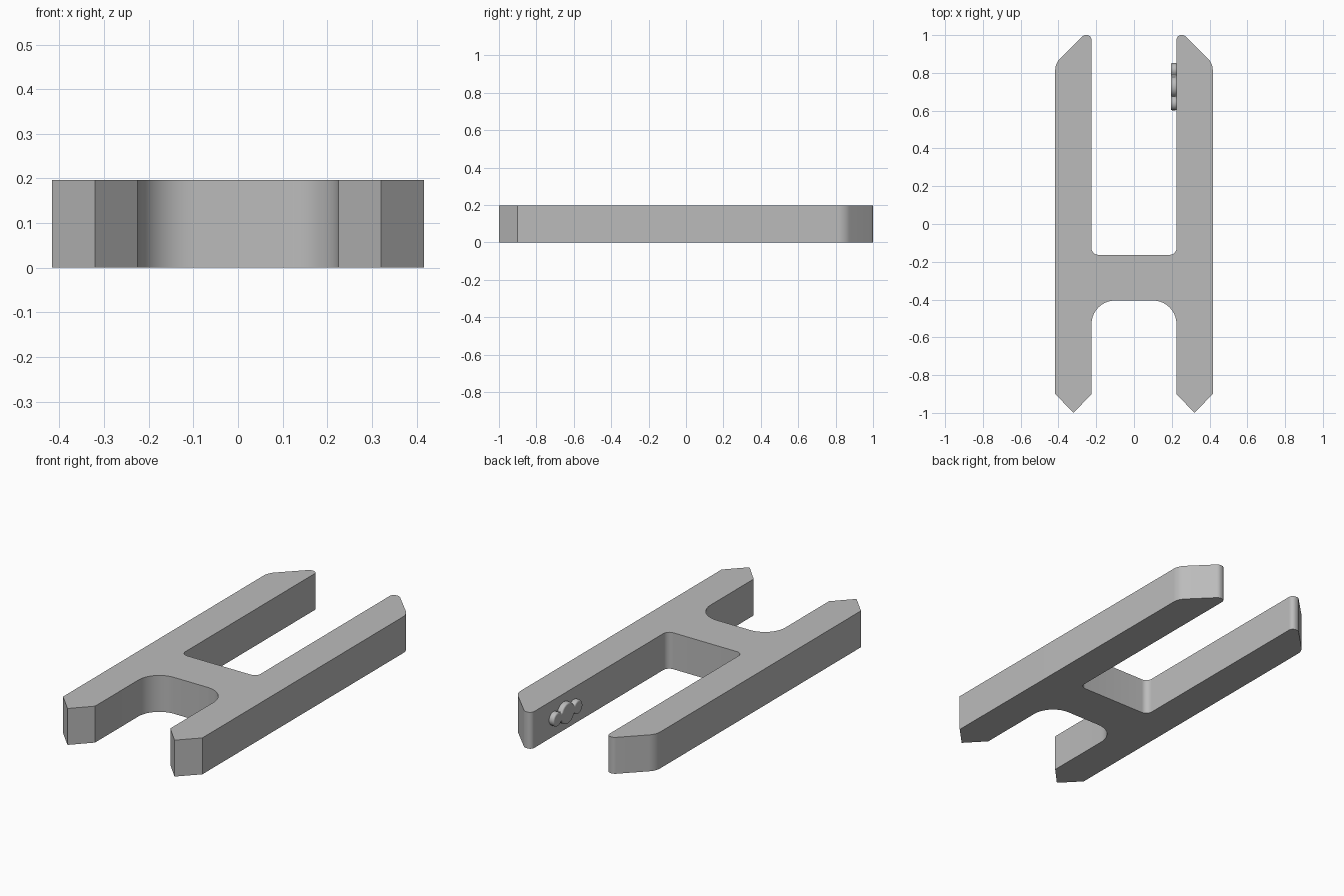
import bpy, bmesh, math
from mathutils import Vector

if "Cube" in bpy.data.objects:
    bpy.data.objects.remove(bpy.data.objects["Cube"])

grey = bpy.data.materials.new("plain grey")
grey.diffuse_color = (0.5, 0.5, 0.5, 1)
grey.use_nodes = True
grey.node_tree.nodes["Principled BSDF"].inputs["Base Color"].default_value = grey.diffuse_color


def fillet(corners, steps=10):
    """Round each (x, y, radius) corner of a closed outline."""
    out = []
    for i, (x, y, r) in enumerate(corners):
        p = Vector((x, y))
        if r == 0:
            out.append(p)
            continue
        a = (Vector(corners[i - 1][:2]) - p).normalized()
        b = (Vector(corners[(i + 1) % len(corners)][:2]) - p).normalized()
        half = a.angle(b) / 2
        c = p + (a + b).normalized() * (r / math.sin(half))
        start = p + a * (r / math.tan(half)) - c
        end = p + b * (r / math.tan(half)) - c
        sweep = math.pi - 2 * half
        for k in range(steps + 1):
            t = k / steps
            out.append(c + (start * math.sin((1 - t) * sweep)
                            + end * math.sin(t * sweep)) / math.sin(sweep))
    return out


def extrude(name, points, offset):
    """Fill a closed 3D outline and extrude it into a solid."""
    bm = bmesh.new()
    face = bm.faces.new([bm.verts.new(p) for p in points])
    new = bmesh.ops.extrude_face_region(bm, geom=[face])["geom"]
    bmesh.ops.translate(bm, vec=offset,
                        verts=[g for g in new if isinstance(g, bmesh.types.BMVert)])
    bmesh.ops.recalc_face_normals(bm, faces=bm.faces)
    mesh = bpy.data.meshes.new(name)
    bm.to_mesh(mesh)
    bm.free()
    obj = bpy.data.objects.new(name, mesh)
    bpy.context.collection.objects.link(obj)
    mesh.materials.append(grey)
    bpy.ops.object.select_all(action='DESELECT')
    obj.select_set(True)
    bpy.context.view_layer.objects.active = obj
    return obj


# H-shaped body: right half of the outline, then its mirror image
right = [(0.225, -0.405, 0.125), (0.225, -0.9, 0), (0.32, -1, 0),
         (0.417, -0.9, 0), (0.417, 0.85, 0.085), (0.267, 1, 0.03),
         (0.225, 1, 0.025), (0.225, -0.163, 0.035)]
left = [(-x, y, r) for x, y, r in reversed(right)]
outline = fillet(right + left)
extrude("frame_body", [(p.x, p.y, 0) for p in outline], (0, 0, 0.197))
bpy.ops.object.shade_smooth_by_angle(angle=math.radians(25))


# Three-lobed button on the inner face of the right prong
def arc(cy, r, a0, a1, n=14):
    angles = [math.radians(a0 + (a1 - a0) * k / n) for k in range(n + 1)]
    return [(0.227, 0.727 + cy + r * math.cos(a), 0.1 + r * math.sin(a)) for a in angles]


lobes = (arc(0.088, 0.037, -145, 145) + arc(0, 0.056, 25, 155)
         + arc(-0.088, 0.037, 35, 325) + arc(0, 0.056, 205, 335))
button = extrude("button", lobes, (-0.032, 0, 0))
bevel = button.modifiers.new("rounded rim", 'BEVEL')
bevel.width = 0.008
bevel.segments = 3
bevel.limit_method = 'ANGLE'
bevel.angle_limit = math.radians(60)
bpy.ops.object.shade_smooth_by_angle(angle=math.radians(35))
